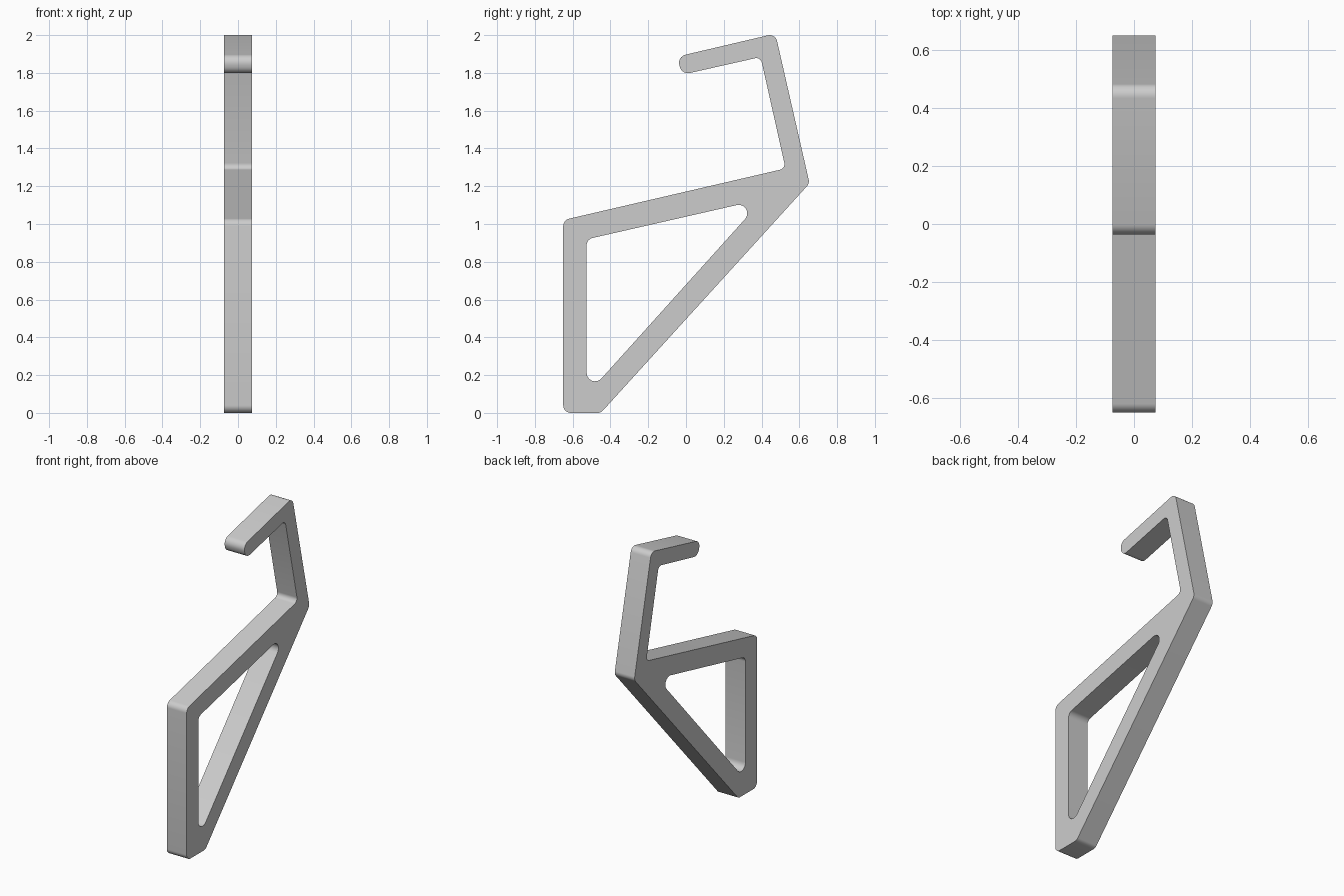
import bpy, bmesh
from math import tan
from mathutils import Vector

HALF_WIDTH = 0.0735
STEPS = 8
GREY = (0.605, 0.605, 0.605, 1)

# Corners as (y, z, fillet radius)
OUTER = [(-0.65, 0, 0.04), (-0.451, 0, 0.04), (0.654, 1.215, 0.04),
         (0.473, 2.008, 0.04), (-0.047, 1.886, 0.045), (-0.022, 1.790, 0.045),
         (0.395, 1.884, 0.03), (0.527, 1.294, 0.03), (-0.65, 1.021, 0.04)]
WINDOW = [(-0.526, 0.095, 0.045), (0.408, 1.132, 0.045), (-0.526, 0.919, 0.04)]


def rounded(corners):
    """Replace each corner of a closed outline with a tangent arc."""
    points = []
    for i, (y, z, r) in enumerate(corners):
        p = Vector((y, z))
        a = (Vector(corners[i - 1][:2]) - p).normalized()
        b = (Vector(corners[(i + 1) % len(corners)][:2]) - p).normalized()
        reach = r / tan(a.angle(b) / 2)
        centre = p + (a + b).normalized() * (reach ** 2 + r ** 2) ** 0.5
        start = (p + a * reach - centre).normalized()
        end = (p + b * reach - centre).normalized()
        for k in range(STEPS + 1):
            points.append(centre + start.slerp(end, k / STEPS).normalized() * r)
    return points


old = bpy.data.objects.get("Cube")
if old:
    bpy.data.objects.remove(old, do_unlink=True)

grey = bpy.data.materials.new("mid grey")
grey.use_nodes = True
grey.diffuse_color = GREY
grey.node_tree.nodes["Principled BSDF"].inputs["Base Color"].default_value = GREY

# Flat side with its triangular window, extruded across the width
bm = bmesh.new()
for outline in (OUTER, WINDOW):
    ring = [bm.verts.new((-HALF_WIDTH, p.x, p.y)) for p in rounded(outline)]
    for i, v in enumerate(ring):
        bm.edges.new((ring[i - 1], v))
bmesh.ops.triangle_fill(bm, edges=bm.edges[:], use_beauty=True, use_dissolve=False)
grown = bmesh.ops.extrude_face_region(bm, geom=bm.faces[:], use_keep_orig=True)
bmesh.ops.translate(bm, vec=(2 * HALF_WIDTH, 0, 0),
                    verts=[g for g in grown["geom"] if isinstance(g, bmesh.types.BMVert)])
bmesh.ops.recalc_face_normals(bm, faces=bm.faces[:])

mesh = bpy.data.meshes.new("hook_bracket")
bm.to_mesh(mesh)
bm.free()
mesh.materials.append(grey)
bracket = bpy.data.objects.new("hook_bracket", mesh)
bpy.context.collection.objects.link(bracket)

# Smooth fillets, crisp side edges
bpy.ops.object.select_all(action="DESELECT")
bracket.select_set(True)
bpy.context.view_layer.objects.active = bracket
bpy.ops.object.shade_smooth_by_angle()
